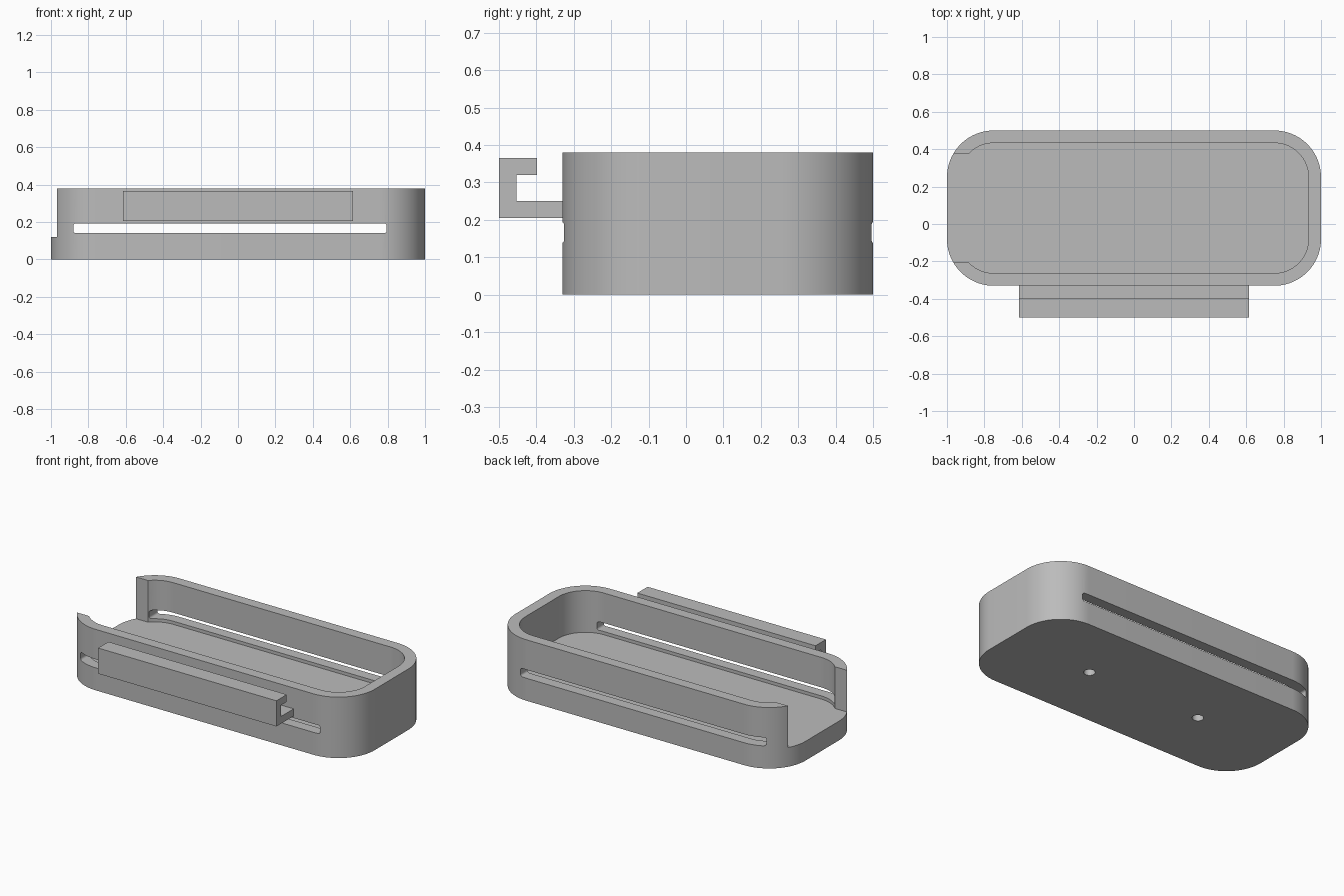
import bpy, bmesh, math
from mathutils import Vector

default = bpy.data.objects.get("Cube")
if default:
    bpy.data.objects.remove(default, do_unlink=True)

grey = bpy.data.materials.new("light_grey")
grey.use_nodes = True
COLOR = (0.5, 0.5, 0.5, 1)
grey.diffuse_color = COLOR
grey.node_tree.nodes["Principled BSDF"].inputs["Base Color"].default_value = COLOR


def rounded_rect(u0, u1, v0, v1, r, steps):
    """Counter-clockwise outline of a rectangle with rounded corners."""
    corners = [(u1 - r, v1 - r), (u0 + r, v1 - r), (u0 + r, v0 + r), (u1 - r, v0 + r)]
    points = []
    for i, (u, v) in enumerate(corners):
        for k in range(steps + 1):
            a = math.pi / 2 * (i + k / steps)
            points.append((u + r * math.cos(a), v + r * math.sin(a)))
    return points


def prism(name, outline, axis, start, end):
    """Extrude a 2D outline along the x, y or z axis."""
    place = {"x": lambda u, v: Vector((start, u, v)),
             "y": lambda u, v: Vector((u, start, v)),
             "z": lambda u, v: Vector((u, v, start))}[axis]
    shift = Vector([end - start if a == axis else 0 for a in "xyz"])
    bm = bmesh.new()
    face = bm.faces.new([bm.verts.new(place(u, v)) for u, v in outline])
    extruded = bmesh.ops.extrude_face_region(bm, geom=[face], use_keep_orig=True)
    moved = [g for g in extruded["geom"] if isinstance(g, bmesh.types.BMVert)]
    bmesh.ops.translate(bm, verts=moved, vec=shift)
    bmesh.ops.recalc_face_normals(bm, faces=bm.faces)
    mesh = bpy.data.meshes.new(name)
    bm.to_mesh(mesh)
    bm.free()
    mesh.materials.append(grey)
    obj = bpy.data.objects.new(name, mesh)
    bpy.context.collection.objects.link(obj)
    return obj


def cut(target, cutter):
    """Subtract the cutter, then remove it."""
    cutter.hide_render = True
    mod = target.modifiers.new("cut", "BOOLEAN")
    mod.operation, mod.solver, mod.object = "DIFFERENCE", "EXACT", cutter
    bpy.context.view_layer.update()
    evaluated = target.evaluated_get(bpy.context.evaluated_depsgraph_get())
    mesh = bpy.data.meshes.new_from_object(evaluated)
    target.modifiers.clear()
    target.data = mesh
    bpy.data.objects.remove(cutter, do_unlink=True)


FRONT, BACK, HEIGHT, FLOOR = -0.33, 0.5, 0.38, 0.12
WALL, RADIUS = 0.067, 0.25
MIDDLE = (FRONT + BACK) / 2

# Tray with rounded corners
tray = prism("tray", rounded_rect(-1, 1, FRONT, BACK, RADIUS, 24), "z", 0, HEIGHT)

# Hollow inside
cut(tray, prism("cavity", rounded_rect(-1 + WALL, 1 - WALL, FRONT + WALL, BACK - WALL,
                                       RADIUS - WALL, 24), "z", FLOOR, 0.6))

# Open end at the right-hand side
cut(tray, prism("end_opening", [(-0.205, FLOOR), (0.375, FLOOR), (0.375, 0.6), (-0.205, 0.6)],
                "x", -1.2, -0.7))

# Long slots through the front and back walls
cut(tray, prism("side_slots", rounded_rect(-0.88, 0.795, 0.14, 0.193, 0.014, 6),
                "y", -0.7, 0.7))

# Two blind screw holes in the underside
for x in (-0.4, 0.4):
    r = 0.033
    cut(tray, prism("screw_hole", rounded_rect(x - r, x + r, MIDDLE - r, MIDDLE + r, r * 0.999, 8),
                    "z", -0.1, 0.09))

# Hooked rail on the front wall
hook = [(FRONT + 0.01, 0.205), (-0.5, 0.205), (-0.5, 0.365), (-0.398, 0.365),
        (-0.398, 0.32), (-0.453, 0.32), (-0.453, 0.25), (FRONT + 0.01, 0.25)]
rail = prism("front_rail", hook, "x", -0.615, 0.615)

# Smooth curves with crisp edges
bpy.ops.object.select_all(action="DESELECT")
for obj in (tray, rail):
    obj.select_set(True)
bpy.context.view_layer.objects.active = tray
bpy.ops.object.shade_smooth_by_angle(angle=math.radians(30))
